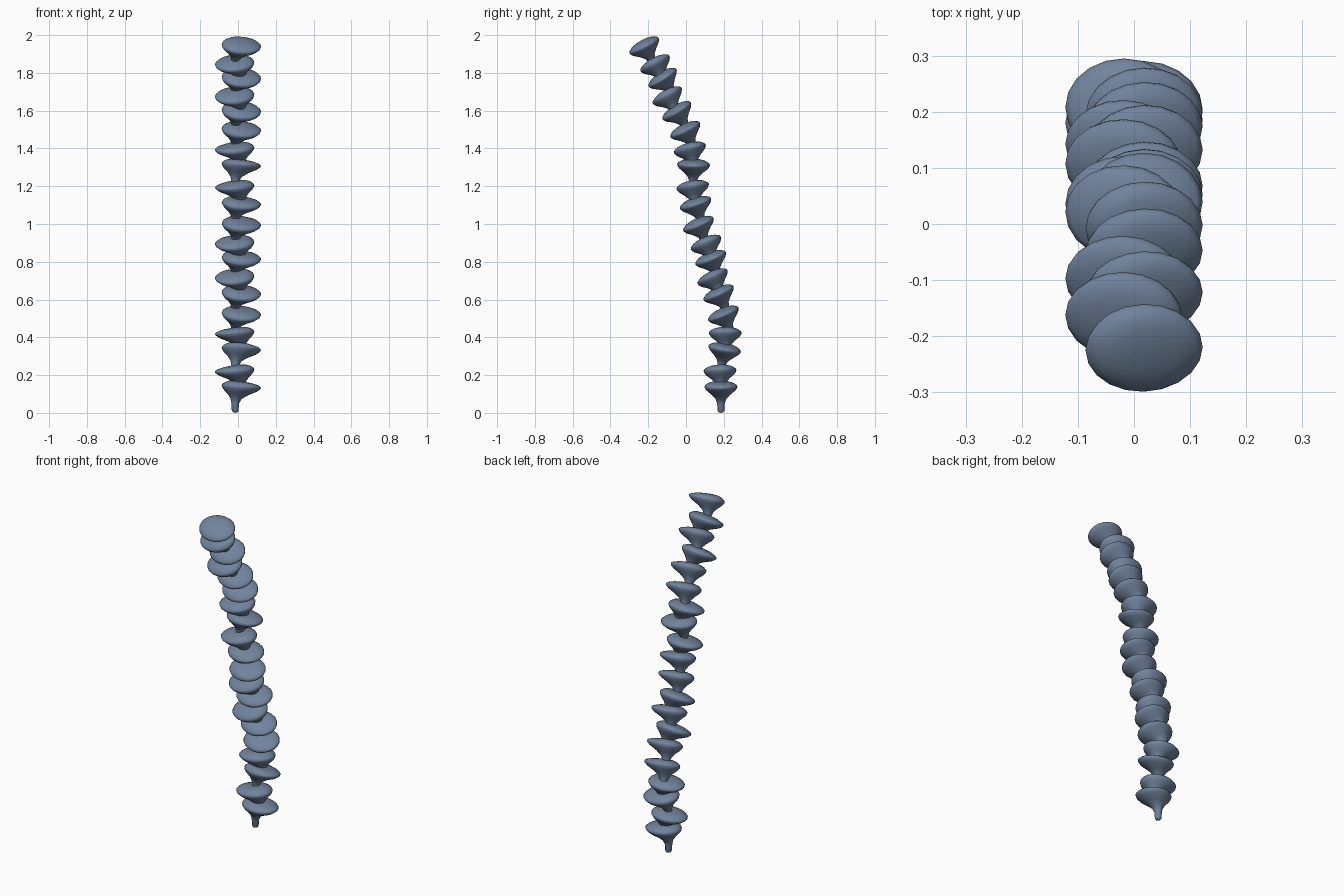
import bpy, bmesh, math
from mathutils import Matrix

cube = bpy.data.objects.get("Cube")
if cube:
    bpy.data.objects.remove(cube)

slate = bpy.data.materials.new("slate blue")
slate.use_nodes = True
COLOR = (0.165, 0.227, 0.333, 1)
slate.diffuse_color = COLOR
slate.node_tree.nodes["Principled BSDF"].inputs["Base Color"].default_value = COLOR

SIDES = 20
RIM_Z = 0.14
# radius and height, from the stem foot up to the domed top
PROFILE = [(0.013, 0.004), (0.018, 0.012), (0.02, 0.05), (0.029, 0.075), (0.05, 0.097),
           (0.075, 0.117), (0.085, 0.131), (0.087, 0.14), (0.082, 0.149),
           (0.062, 0.161), (0.035, 0.168)]


def cap_mesh():
    """Mushroom-like bead: thin stem flaring into a lopsided oval cap."""
    bm = bmesh.new()
    rings = []
    for r, z in PROFILE:
        grow = max(0, (r - 0.02) / 0.067)
        shift = -0.015 + 0.033 * grow
        ring = []
        for i in range(SIDES):
            a = math.tau * i / SIDES
            x = r * (1 + 0.2 * grow) * math.cos(a)
            ring.append(bm.verts.new((shift + x, r * math.sin(a), z - 0.06 * x)))
        rings.append(ring)
    for low, high in zip(rings, rings[1:]):
        for i in range(SIDES):
            j = (i + 1) % SIDES
            bm.faces.new((low[i], low[j], high[j], high[i]))
    # close the foot and the crown with fans
    for ring, z in ((rings[0], 0), (rings[-1], 0.171)):
        centre = sum(v.co.x for v in ring) / SIDES
        tip = bm.verts.new((centre, 0, z))
        for i in range(SIDES):
            bm.faces.new((ring[i], ring[(i + 1) % SIDES], tip))
    bmesh.ops.recalc_face_normals(bm, faces=bm.faces)
    for f in bm.faces:
        f.smooth = True
    me = bpy.data.meshes.new("bead")
    bm.to_mesh(me)
    bm.free()
    me.materials.append(slate)
    return me


# cap centre y, z, tilt in degrees, and side the cap leans to
BEADS = [(.185, .14, 0, 1), (.18, .225, 2, -1), (.205, .34, -11, 1), (.208, .425, 0, -1),
         (.197, .525, 23, 1), (.172, .635, 25, 1), (.14, .72, 25, -1), (.13, .82, 22, 1),
         (.105, .9, 23, -1), (.065, 1.0, 23, 1), (.05, 1.11, 18, 1), (.035, 1.2, 9, -1),
         (.04, 1.315, -2, 1), (.02, 1.4, 14, -1), (-.005, 1.5, 26, 1), (-.05, 1.6, 31, 1),
         (-.1, 1.68, 29, -1), (-.125, 1.775, 33, 1), (-.165, 1.85, 28, -1), (-.222, 1.945, 28, 1)]

mesh = cap_mesh()
for n, (y, z, tilt, side) in enumerate(BEADS, 1):
    ob = bpy.data.objects.new(f"bead_{n:02d}", mesh)
    bpy.context.collection.objects.link(ob)
    turn = 0 if side > 0 else math.pi
    ob.matrix_world = (Matrix.Translation((0, y, z))
                       @ Matrix.Rotation(math.radians(tilt), 4, 'X')
                       @ Matrix.Rotation(turn, 4, 'Z')
                       @ Matrix.Translation((0, 0, -RIM_Z)))
